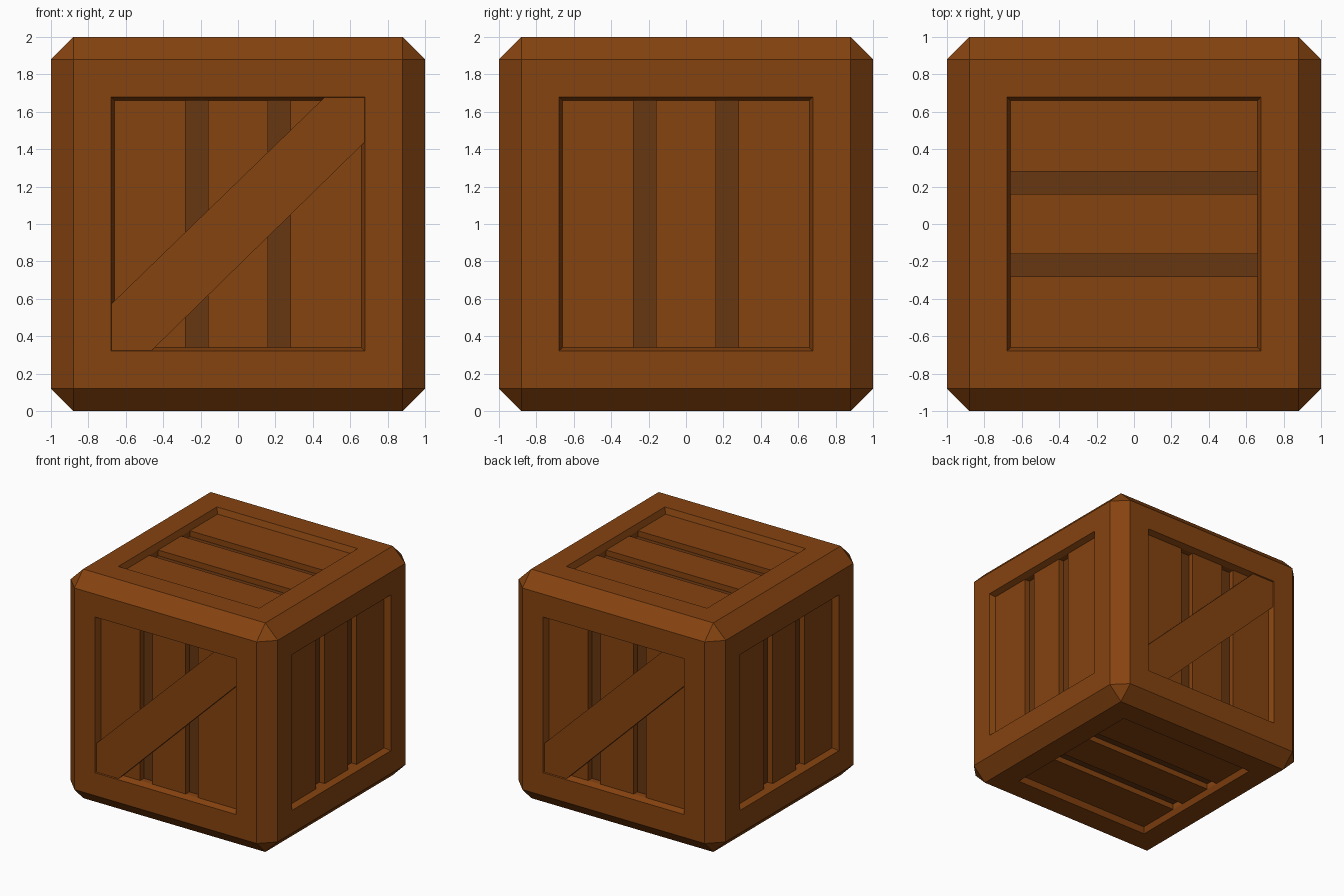
import bpy, bmesh
from math import radians
from mathutils import Matrix, Vector

if "Cube" in bpy.data.objects:
    bpy.data.objects.remove(bpy.data.objects["Cube"])

CENTRE = Matrix.Translation((0, 0, 1))


def material(name, rgb):
    m = bpy.data.materials.new(name)
    m.diffuse_color = (*rgb, 1)
    m.use_nodes = True
    m.node_tree.nodes["Principled BSDF"].inputs["Base Color"].default_value = m.diffuse_color
    return m


wood = material("wood", (0.235, 0.056, 0.005))
dark_wood = material("dark_wood", (0.135, 0.037, 0.0055))


def add_object(name, bm, mats):
    bmesh.ops.recalc_face_normals(bm, faces=bm.faces)
    me = bpy.data.meshes.new(name)
    bm.to_mesh(me)
    bm.free()
    for m in mats:
        me.materials.append(m)
    ob = bpy.data.objects.new(name, me)
    bpy.context.collection.objects.link(ob)
    return ob


def add_prism(name, profile, y_front, y_back, turn):
    """Extrude an x/z profile on the front side, then turn it to another side."""
    bm = bmesh.new()
    face = bm.faces.new([bm.verts.new((x, y_front, z)) for x, z in profile])
    ext = bmesh.ops.extrude_face_region(bm, geom=[face], use_keep_orig=True)
    moved = [v for v in ext["geom"] if isinstance(v, bmesh.types.BMVert)]
    bmesh.ops.translate(bm, verts=moved, vec=(0, y_back - y_front, 0))
    bm.transform(CENTRE @ turn)
    return add_object(name, bm, [wood])


# Frame: chamfered cube with a stepped recess in each of its six sides
bm = bmesh.new()
bmesh.ops.create_cube(bm, size=2)
bmesh.ops.bevel(bm, geom=bm.edges[:], offset=0.12, offset_type='OFFSET',
                segments=1, profile=0.5, affect='EDGES')
bm.normal_update()
sides = [f for f in bm.faces if max(abs(c) for c in f.normal) > 0.99]
for thickness, depth in ((0.2, 0), (0.02, -0.05), (0, -0.05)):
    bmesh.ops.inset_individual(bm, faces=sides, thickness=thickness,
                               depth=depth, use_even_offset=True)
    bm.normal_update()
for f in sides:
    f.material_index = 1
bm.transform(CENTRE)
add_object("crate_frame", bm, [wood, dark_wood])

# Planks: three per side, running along x on the top and bottom
rot = lambda deg, axis: Matrix.Rotation(radians(deg), 4, axis)
turns = {
    "front": Matrix.Identity(4),
    "right": rot(90, 'Z'),
    "back": rot(180, 'Z'),
    "left": rot(270, 'Z'),
    "top": rot(90, 'Z') @ rot(-90, 'X'),
    "bottom": rot(90, 'Z') @ rot(90, 'X'),
}
for side, turn in turns.items():
    for i, (a, b) in enumerate(((-0.66, -0.28), (-0.16, 0.16), (0.28, 0.66))):
        add_prism(f"{side}_plank_{i + 1}",
                  [(a, -0.66), (b, -0.66), (b, 0.66), (a, 0.66)],
                  -0.95, -0.9, turn)

# Diagonal braces on the front and back
brace = [(-0.68, -0.68), (-0.465, -0.68), (0.68, 0.44),
         (0.68, 0.68), (0.465, 0.68), (-0.68, -0.43)]
for side in ("front", "back"):
    add_prism(f"{side}_brace", brace, -0.99, -0.945, turns[side])
